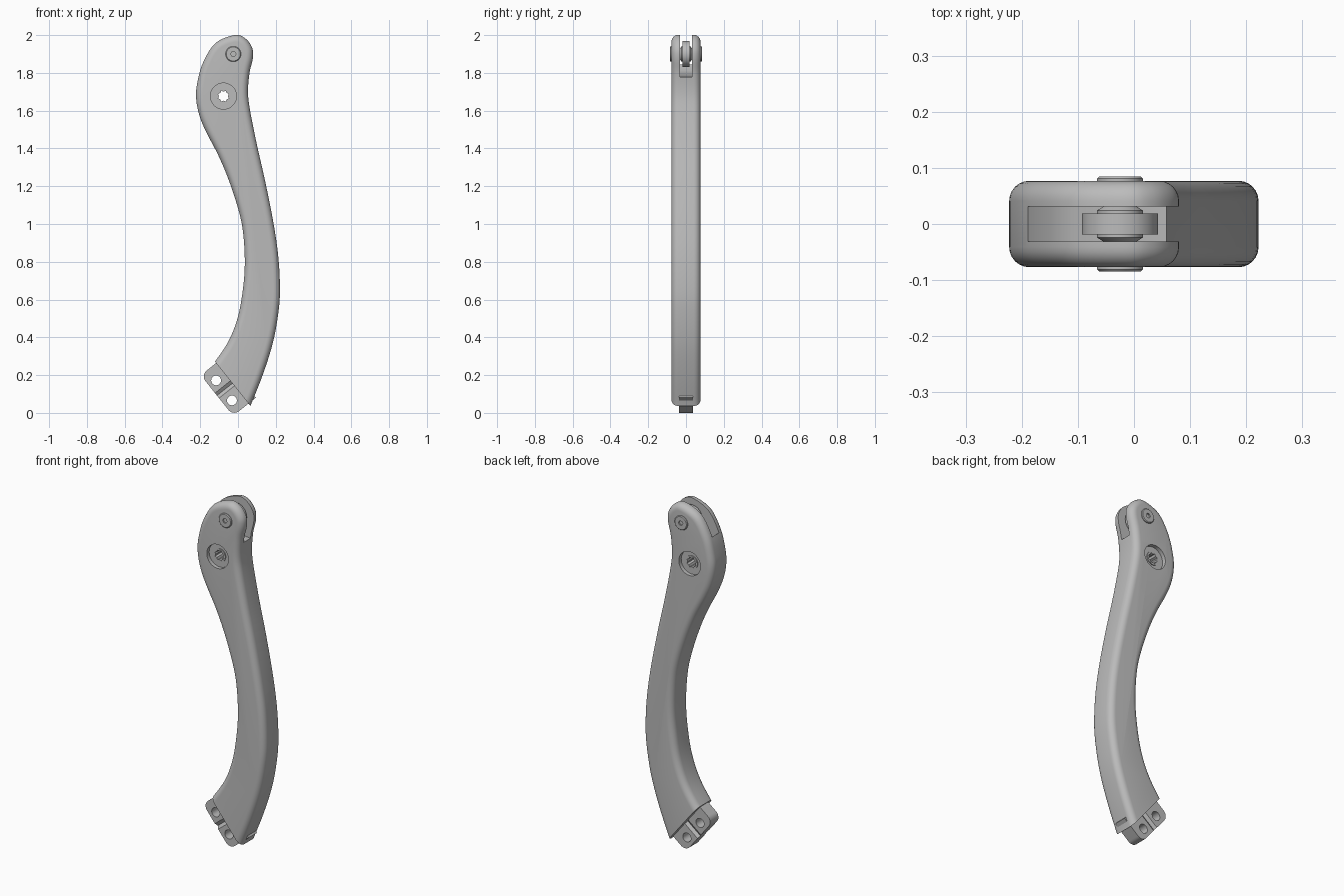
import bpy, bmesh, math
from mathutils import Vector

if "Cube" in bpy.data.objects:
    bpy.data.objects.remove(bpy.data.objects["Cube"])

grey = bpy.data.materials.new("satin_grey")
grey.diffuse_color = (0.5, 0.5, 0.5, 1)
grey.use_nodes = True
grey.node_tree.nodes["Principled BSDF"].inputs["Base Color"].default_value = grey.diffuse_color


def make_object(name, bm, angle=30):
    bmesh.ops.recalc_face_normals(bm, faces=bm.faces)
    mesh = bpy.data.meshes.new(name)
    bm.to_mesh(mesh)
    bm.free()
    obj = bpy.data.objects.new(name, mesh)
    bpy.context.collection.objects.link(obj)
    mesh.materials.append(grey)
    smooth(obj, angle)
    return obj


def smooth(obj, angle=30):
    bpy.ops.object.select_all(action='DESELECT')
    obj.select_set(True)
    bpy.context.view_layer.objects.active = obj
    bpy.ops.object.shade_smooth_by_angle(angle=math.radians(angle))


def loft(bm, rings, closed=False):
    """Skin a list of equal rings; cap the ends unless the list is closed."""
    vs = [[bm.verts.new(p) for p in r] for r in rings]
    n = len(vs[0])
    for a, b in zip(vs, vs[1:] + (vs[:1] if closed else [])):
        for i in range(n):
            j = (i + 1) % n
            bm.faces.new((a[i], a[j], b[j], b[i]))
    if not closed:
        bm.faces.new(vs[0])
        bm.faces.new(vs[-1])


def prism(name, points, y0, y1):
    bm = bmesh.new()
    loft(bm, [[(x, y, z) for x, z in points] for y in (y0, y1)])
    return make_object(name, bm)


def lathe(name, profile, cx, cz, closed=False, n=40):
    """Turn (radius, y) pairs about an axis parallel to y."""
    bm = bmesh.new()
    ang = [math.tau * i / n for i in range(n)]
    loft(bm, [[(cx + r * math.cos(a), y, cz + r * math.sin(a)) for a in ang]
              for r, y in profile], closed)
    return make_object(name, bm)


def cut(obj, cutter):
    mod = obj.modifiers.new("cut", 'BOOLEAN')
    mod.object, mod.operation, mod.solver = cutter, 'DIFFERENCE', 'EXACT'
    bpy.context.view_layer.objects.active = obj
    bpy.ops.object.modifier_apply(modifier=mod.name)
    bpy.data.objects.remove(cutter)


def star(cx, cz, r0, r1, n):
    return [(cx + r * math.cos(math.tau * i / n), cz + r * math.sin(math.tau * i / n))
            for i in range(n) for r in [r0 if i % 2 else r1]]


def spline(pts, steps=5):
    """Closed smooth curve through the points."""
    p, out, n = [Vector(q) for q in pts], [], len(pts)
    for i in range(n):
        a, b, c, d = p[i - 1], p[i], p[(i + 1) % n], p[(i + 2) % n]
        for s in range(steps):
            t = s / steps
            out.append(0.5 * (2 * b + (c - a) * t + (2 * a - 5 * b + 4 * c - d) * t * t
                              + (3 * b - a - 3 * c + d) * t ** 3))
    return out


# Curved handle: outline skinned with rounded long edges
outline = [(-0.02, 2.0), (-0.12, 1.957), (-0.185, 1.855), (-0.215, 1.75), (-0.222, 1.67),
           (-0.206, 1.58), (-0.17, 1.49), (-0.105, 1.365), (-0.048, 1.23), (0.005, 1.066),
           (0.028, 0.945), (0.036, 0.79), (0.026, 0.654), (0.0, 0.51), (-0.048, 0.384),
           (-0.122, 0.272), (-0.2, 0.18), (-0.12, 0.03), (0.02, -0.07), (0.068, 0.043),
           (0.132, 0.204), (0.185, 0.373), (0.215, 0.54), (0.222, 0.67), (0.212, 0.84),
           (0.185, 1.02), (0.143, 1.23), (0.1, 1.42), (0.063, 1.606), (0.053, 1.70),
           (0.061, 1.80), (0.079, 1.88), (0.074, 1.935), (0.037, 1.984)]
curve = spline(outline)
normals = []
for i, p in enumerate(curve):
    t = (curve[(i + 1) % len(curve)] - curve[i - 1]).normalized()
    normals.append(Vector((-t.y, t.x)))          # points inward
HALF, R = 0.077, 0.036
section = [(R * (1 - math.cos(a)), HALF - R * (1 - math.sin(a)))
           for a in [math.pi / 2 * k / 6 for k in range(7)]]
section = [(d, -y) for d, y in section[::-1]] + section
bm = bmesh.new()
loft(bm, [[(p.x + q.x * d, y, p.y + q.y * d) for p, q in zip(curve, normals)]
          for d, y in section])

# Flat slanted lower end
end = Vector((-0.122, 0.272))
along = Vector((0.623, -0.782))
outward = Vector((-0.782, -0.623))
geom = bm.verts[:] + bm.edges[:] + bm.faces[:]
res = bmesh.ops.bisect_plane(bm, geom=geom, plane_co=(end.x, 0, end.y),
                             plane_no=(outward.x, 0, outward.y))
below = [v for v in bm.verts
         if (Vector((v.co.x, v.co.z)) - end).dot(outward) > 1e-5 and v.co.z < 0.3]
bmesh.ops.delete(bm, geom=below, context='VERTS')
bmesh.ops.holes_fill(bm, edges=[e for e in bm.edges if e.is_boundary], sides=0)
handle = make_object("handle", bm)

# Slot for the roller, counterbores and through hole
cut(handle, prism("slot_cutter", [(-0.3, 1.92), (-0.19, 1.845), (-0.15, 1.812), (-0.11, 1.795),
                                  (-0.03, 1.785), (0.2, 1.765), (0.2, 2.1), (-0.3, 2.1)],
                  -0.031, 0.031))
BX, BZ = -0.077, 1.677
for s in (-1, 1):
    cut(handle, lathe("bore_cutter", [(0.069, s * 0.055), (0.069, s * 0.1)], BX, BZ))
cut(handle, lathe("hole_cutter", [(0.036, -0.1), (0.036, 0.1)], BX, BZ))
smooth(handle)

# Splined sleeve in the through hole
sleeve = lathe("sleeve", [(0.038, -0.06), (0.038, 0.06)], BX, BZ)
cut(sleeve, prism("spline_cutter", star(BX, BZ, 0.031, 0.024, 16), -0.1, 0.1))
smooth(sleeve)

# Roller with tapered hub, and the socket screws that carry it
PX, PZ = -0.025, 1.9
lathe("roller", [(0.03, -0.031), (0.041, -0.024), (0.041, -0.019), (0.068, -0.019),
                 (0.068, 0.019), (0.041, 0.019), (0.041, 0.024), (0.03, 0.031)], PX, PZ)
for side, s in (("front", -1), ("back", 1)):
    screw = lathe(side + "_screw", [(0.03, s * 0.03), (0.041, s * 0.06), (0.041, s * 0.081),
                                    (0.037, s * 0.085)], PX, PZ)
    cut(screw, prism("socket_cutter", star(PX, PZ, 0.014, 0.014, 6), s * 0.07, s * 0.1))
    smooth(screw)


# Mounting tang: rounded plate with two holes and a shallow V groove on each face
def tang_point(u, n):
    return tuple(end + along * u + outward * n)


RC = 0.04
plate = [tang_point(0.01, -0.05)]
for cu, start in ((0.01 + RC, math.pi), (0.285 - RC, math.pi / 2)):
    for k in range(9):
        a = start - math.pi / 2 * k / 8
        plate.append(tang_point(cu + RC * math.cos(a), 0.104 - RC + RC * math.sin(a)))
plate.append(tang_point(0.285, -0.05))
tang = prism("mounting_tang", plate, -0.038, 0.038)
for hx, hz in ((-0.116, 0.172), (-0.032, 0.066)):
    cut(tang, lathe("tang_hole_cutter", [(0.026, -0.1), (0.026, 0.1)], hx, hz, n=24))
for s in (-1, 1):
    bm = bmesh.new()
    loft(bm, [[(x, s * y, z) for u, y in ((0.128, 0.04), (0.148, 0.026), (0.168, 0.04))
               for x, z in [tang_point(u, n)]] for n in (-0.002, 0.2)])
    cut(tang, make_object("groove_cutter", bm))
smooth(tang)
